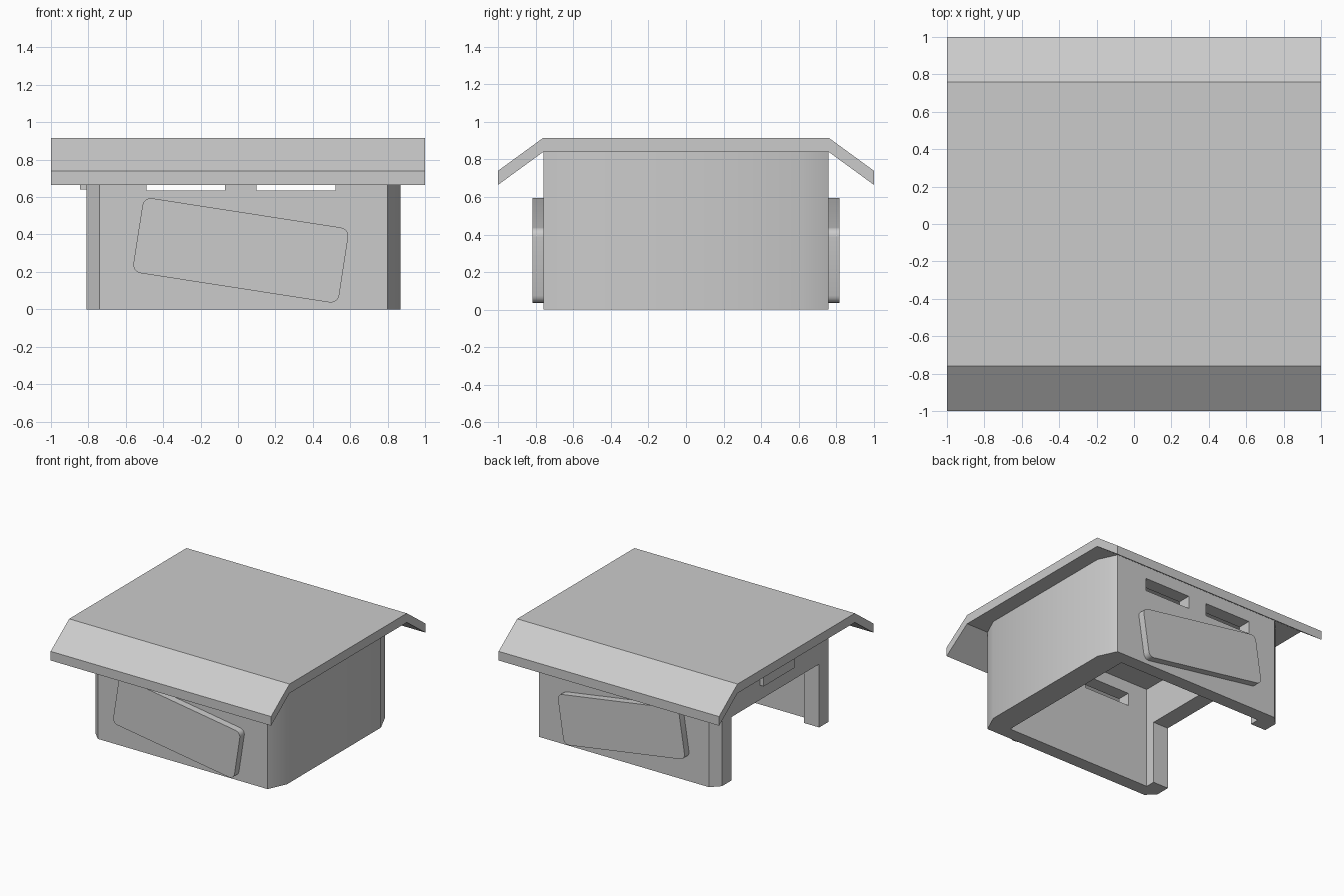
import bpy, bmesh
from math import radians, cos, sin, pi
from mathutils import Matrix, Vector

if "Cube" in bpy.data.objects:
    bpy.data.objects.remove(bpy.data.objects["Cube"])


def prism(name, pts, depth):
    """Extrude a closed 3D outline along the depth vector."""
    bm = bmesh.new()
    face = bm.faces.new([bm.verts.new(p) for p in pts])
    ext = bmesh.ops.extrude_face_region(bm, geom=[face])
    moved = [v for v in ext["geom"] if isinstance(v, bmesh.types.BMVert)]
    bmesh.ops.translate(bm, verts=moved, vec=Vector(depth))
    bmesh.ops.recalc_face_normals(bm, faces=bm.faces)
    mesh = bpy.data.meshes.new(name)
    bm.to_mesh(mesh)
    bm.free()
    obj = bpy.data.objects.new(name, mesh)
    bpy.context.collection.objects.link(obj)
    return obj


def box(name, lo, hi):
    (x0, y0, z0), (x1, y1, z1) = lo, hi
    pts = [(x0, y0, z0), (x1, y0, z0), (x1, y1, z0), (x0, y1, z0)]
    return prism(name, pts, (0, 0, z1 - z0))


def activate(obj):
    bpy.ops.object.select_all(action='DESELECT')
    obj.select_set(True)
    bpy.context.view_layer.objects.active = obj


def cut(obj, cutter):
    cutter.hide_render = True
    mod = obj.modifiers.new("cut", 'BOOLEAN')
    mod.operation, mod.solver, mod.object = 'DIFFERENCE', 'EXACT', cutter
    activate(obj)
    bpy.ops.object.modifier_apply(modifier=mod.name)
    bpy.data.objects.remove(cutter)


# Roof: bent sheet with sloping eaves front and back
half = [(-1, 0.665), (-1, 0.74), (-0.76, 0.915)]
profile = half + [(-y, z) for y, z in reversed(half)] + [(0.76, 0.84), (-0.76, 0.84)]
prism("roof", [(-1, y, z) for y, z in profile], (2, 0, 0))

# House walls: rounded closed end on the right, chamfered posts on the left
side = [(-0.81, -0.69), (-0.74, -0.76), (0.80, -0.76), (0.87, -0.61)]
plan = side + [(x, -y) for x, y in reversed(side)]
walls = prism("house_walls", [(x, y, 0) for x, y in plan], (0, 0, 0.84))

# Interior, doorway and ventilation slots
cut(walls, box("interior_cutter", (-0.67, -0.65, -0.2), (0.67, 0.65, 1.0)))
cut(walls, box("doorway_cutter", (-1.0, -0.57, -0.2), (-0.5, 0.57, 0.52)))
for x0, x1 in ((-0.49, -0.07), (0.10, 0.52)):
    cut(walls, box("slot_cutter", (x0, -1, 0.635), (x1, 1, 0.74)))
activate(walls)
bpy.ops.object.shade_smooth_by_angle(angle=radians(30))

# Small plate above the doorway
box("door_plate", (-0.845, -0.20, 0.64), (-0.80, 0.20, 0.76))

# Tilted rounded panels on the front and back walls
w, h, r, steps = 1.113 / 2, 0.405 / 2, 0.045, 5
outline = []
for i, (sx, sz) in enumerate(((1, 1), (-1, 1), (-1, -1), (1, -1))):
    for k in range(steps + 1):
        a = (i + k / steps) * pi / 2
        outline.append(Vector((sx * (w - r) + r * cos(a), 0, sz * (h - r) + r * sin(a))))
tilt = Matrix.Translation((0.015, 0, 0.315)) @ Matrix.Rotation(radians(8.8), 4, 'Y')
for name, s in (("front_panel", -1), ("back_panel", 1)):
    pts = [tilt @ p + Vector((0, s * 0.755, 0)) for p in outline]
    panel = prism(name, pts, (0, s * 0.063, 0))
    activate(panel)
    bpy.ops.object.shade_smooth_by_angle(angle=radians(30))
